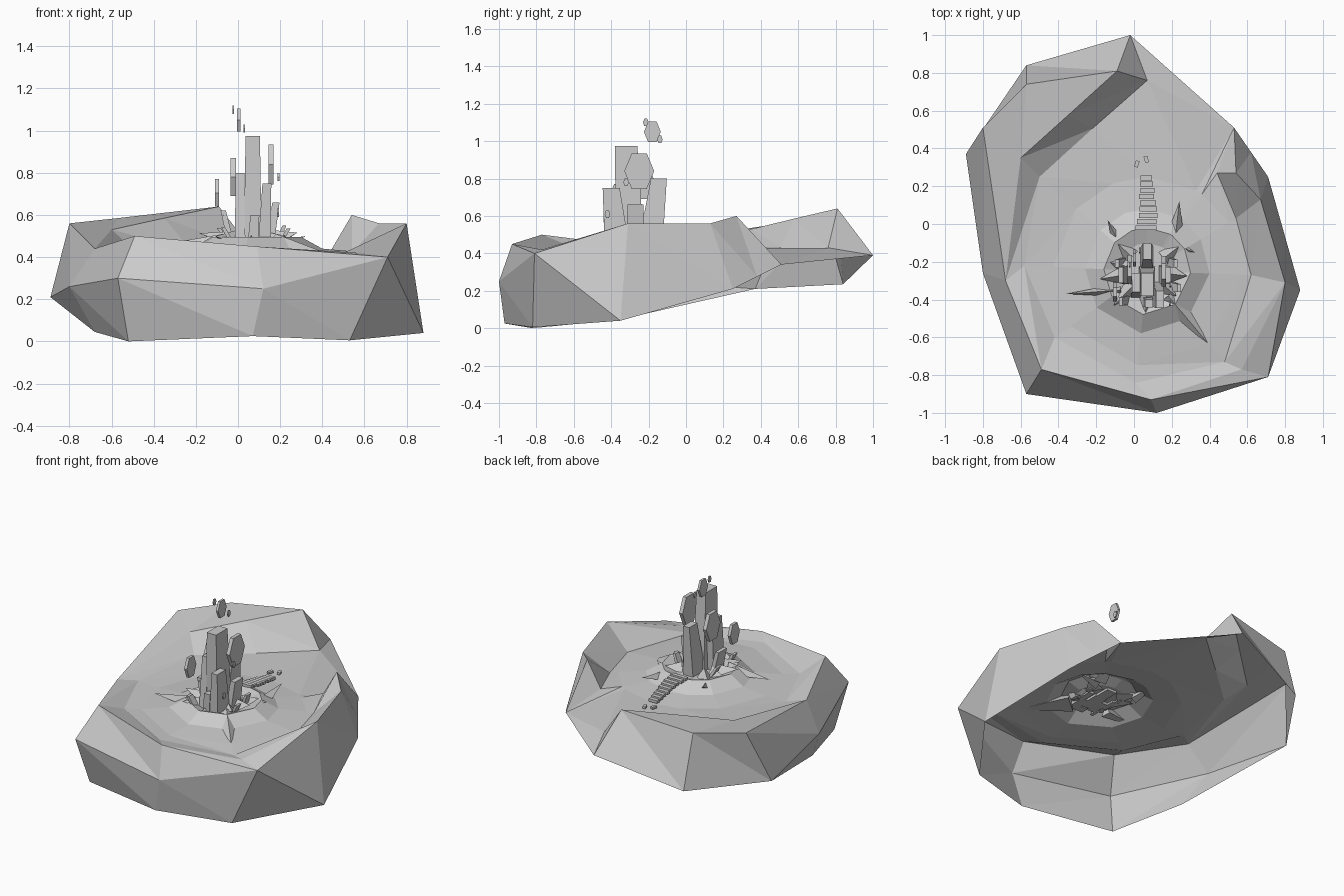
import bpy, bmesh, math, random
from mathutils import Vector, Matrix

random.seed(4)
if "Cube" in bpy.data.objects:
    bpy.data.objects.remove(bpy.data.objects["Cube"])

# Single stone colour
stone = bpy.data.materials.new("grey stone")
stone.use_nodes = True
grey = (0.6, 0.6, 0.6, 1)
stone.diffuse_color = grey
stone.node_tree.nodes["Principled BSDF"].inputs["Base Color"].default_value = grey


def finish(name, bm, recalc=True):
    """Turn a bmesh into a named, flat shaded stone object."""
    if recalc:
        bmesh.ops.recalc_face_normals(bm, faces=bm.faces)
    mesh = bpy.data.meshes.new(name)
    bm.to_mesh(mesh)
    bm.free()
    mesh.materials.append(stone)
    obj = bpy.data.objects.new(name, mesh)
    bpy.context.scene.collection.objects.link(obj)


def bridge(bm, lower, upper, rising):
    """Join two closed rings with triangles; the fold rises forwards in some columns."""
    count = len(lower)
    for i in range(count):
        j = (i + 1) % count
        if i in rising:
            tris = (lower[i], lower[j], upper[j]), (lower[i], upper[j], upper[i])
        else:
            tris = (lower[i], lower[j], upper[i]), (lower[j], upper[j], upper[i])
        for tri in tris:
            a, b, c = (v.co for v in tri)
            if (b - a).cross(c - a).length > 1e-6:
                bm.faces.new(tri)


# Crater island: open shell made of rings, listed from the front counterclockwise
base = [(.07, -.97, .025), (.53, -.82, .005), (.88, -.35, .04), (.71, .25, .21),
        (.62, .38, .275), (.53, .51, .34), (-.02, 1, .39), (-.02, 1, .39),
        (-.57, .84, .235), (-.89, .37, .21), (-.68, -.36, .045), (-.52, -.82, 0)]
rim = [(.09, -.93, .45), (.57, -.77, .42), (.8, -.31, .56), (.67, .13, .56),
       (.54, .27, .6), (.53, .51, .34), (-.02, 1, .39), (-.09, .81, .64),
       (-.57, .74, .585), (-.8, .51, .56), (-.68, -.3, .44), (-.49, -.77, .5)]
# The outer wall has a fold only across the front and the right side
flank = [(.12, -1, .25), (.71, -.81, .4)] + base[2:10] + [(-.8, -.26, .26), (-.57, -.9, .3)]
# The north west ridge carries a sloping shelf behind its crest
crest = list(rim)
crest[8], crest[9] = (-.35, .575, .585), (-.6, .35, .53)
foot = [(.01, -.84, .43), (.48, -.73, .41), (.62, -.27, .42), (.54, .03, .42),
        (.44, .27, .43), (.53, .51, .34), (.07, .76, .43), (.07, .76, .43),
        (-.22, .505, .43), (-.5, .25, .44), (-.58, -.22, .43), (-.42, -.6, .43)]

centre = Vector((.07, -.25, 0))


def hill_ring(radius, height):
    """Ring around the ruin, facing the same way as the foot ring."""
    ring = []
    for p in foot:
        d = (Vector(p) - centre).to_2d().normalized() * radius
        ring.append((centre.x + d.x, centre.y + d.y, height))
    return ring


bm = bmesh.new()
levels = [base, flank, rim, crest, foot,
          hill_ring(.5, .425), hill_ring(.33, .44), hill_ring(.23, .495), hill_ring(.15, .465)]
rings = [[bm.verts.new(p) for p in level] for level in levels]
rising_folds = {1: [1], 2: [8]}
for level in range(len(rings) - 1):
    bridge(bm, rings[level], rings[level + 1], rising_folds.get(level, []))
bm.faces.new(rings[-1])
bmesh.ops.remove_doubles(bm, verts=bm.verts, dist=0.0005)
finish("crater_island", bm, recalc=False)


def block(name, centre_point, size, turn=0):
    """Plain box, optionally turned about the vertical."""
    bm = bmesh.new()
    bmesh.ops.create_cube(bm, size=1)
    bmesh.ops.scale(bm, vec=size, verts=bm.verts)
    bmesh.ops.rotate(bm, verts=bm.verts, matrix=Matrix.Rotation(turn, 3, "Z"))
    bmesh.ops.translate(bm, vec=centre_point, verts=bm.verts)
    finish(name, bm)


def pillar(name, x, y, wide, deep, top, lean=(0, 0), bottom=.45, taper=.85):
    """Square stone pillar that narrows upwards and may lean."""
    bm = bmesh.new()
    bmesh.ops.create_cube(bm, size=1)
    for v in bm.verts:
        high = v.co.z > 0
        scale = taper if high else 1
        v.co = (x + v.co.x * wide * scale + lean[0] * high,
                y + v.co.y * deep * scale + lean[1] * high,
                top if high else bottom)
    finish(name, bm)


# Ruined tower and its flanking pillars
pillar("main_tower", .07, -.3, .085, .15, .975, (0, -.02), taper=.8)
pillar("front_left_pillar", .125, -.37, .06, .13, .75, (.012, -.03), taper=.7)
pillar("right_pillar", .01, -.33, .05, .12, .8, (0, .02))
pillar("back_pillar", .07, -.19, .07, .13, .8, (0, .045), taper=.65)
pillar("left_pillar", .15, -.27, .04, .1, .66, (.03, 0))
pillar("side_pillar", -.03, -.27, .03, .1, .62, (-.04, 0))
pillar("low_front_pillar", .07, -.41, .05, .05, .6, (.01, -.01))

# Small leaning slabs around the tower foot
slabs = [(-.02, -.4, -.05), (.19, -.33, .05), (.18, -.2, .04), (-.04, -.2, -.05)]
for x, y, tilt in slabs:
    pillar("leaning_slab", x, y, .022, .05, random.uniform(.53, .58), (tilt, -.01))


def floater(name, x, y, z, thick, deep, tall):
    """Hanging stone with a hexagonal outline, flat from side to side."""
    bm = bmesh.new()
    bmesh.ops.create_cone(bm, cap_ends=True, segments=6, radius1=.5, radius2=.5, depth=1)
    bmesh.ops.rotate(bm, verts=bm.verts, matrix=Matrix.Rotation(math.pi / 2, 3, "Y"))
    ys = max(v.co.y for v in bm.verts)
    zs = max(v.co.z for v in bm.verts)
    for v in bm.verts:
        v.co = (x + v.co.x * thick, y + v.co.y / ys * deep / 2, z + v.co.z / zs * tall / 2)
    finish(name, bm)


# Floating stones
floater("left_floating_stone", .157, -.25, .84, .025, .16, .19)
floater("right_floating_stone", -.022, -.24, .78, .025, .15, .18)
floater("low_floating_stone", -.1, -.36, .705, .02, .1, .13)
floater("top_floating_stone", .003, -.18, 1.05, .016, .09, .11)
chips = [(-.023, -.215, 1.1), (.03, -.14, 1.01), (.192, -.32, .78), (.19, -.42, .61),
         (-.07, -.3, .6)]
for x, y, z in chips:
    floater("floating_chip", x, y, z, .008, .03, .04)

# Broken stairway descending to the back
for i in range(9):
    block("stair_step", (.07 + random.uniform(-.008, .008), -.02 + i * .033, .5 - i * .007),
          (.11 - i * .006, .026, .018))
for side in (-1, 1):
    block("stair_fragment", (.04 + side * .025, .33 + side * .012, .44),
          (.02, .035, .014), side * .3)


def shard(name, root, tip, width, height):
    """Sharp wedge of rock from the ruin's foot out to a tip."""
    root, tip = Vector(root), Vector(tip)
    side = (tip - root).cross(Vector((0, 0, 1))).normalized() * width / 2
    bm = bmesh.new()
    corners = [bm.verts.new(p) for p in (root + side, root - side,
                                         root + Vector((0, 0, height)), tip)]
    for a, b, c in ((0, 1, 2), (0, 1, 3), (1, 2, 3), (0, 2, 3)):
        bm.faces.new((corners[a], corners[b], corners[c]))
    finish(name, bm)


# Long radiating shards
shard("right_shard", (-.07, -.35, .44), (-.36, -.37, .46), .07, .07)
shard("front_shard", (.18, -.38, .43), (.39, -.63, .43), .17, .08)
shard("back_shard", (.22, -.06, .43), (.24, .12, .5), .09, .05)
shard("left_shard", (.2, -.1, .43), (.32, -.15, .5), .08, .05)
shard("far_shard", (-.08, -.1, .43), (-.14, .02, .5), .07, .05)

# Jagged stones round the foot of the tower
for i in range(11):
    a = i * math.tau / 11 + random.uniform(-.15, .15)
    out = Vector((math.cos(a), math.sin(a), 0))
    if out.y < .8:
        root = centre + out * .11 + Vector((0, 0, .45))
        tip = centre + out * random.uniform(.2, .26)
        tip.z = random.uniform(.47, .52)
        shard("jagged_stone", root, tip, .11, random.uniform(.06, .08))
